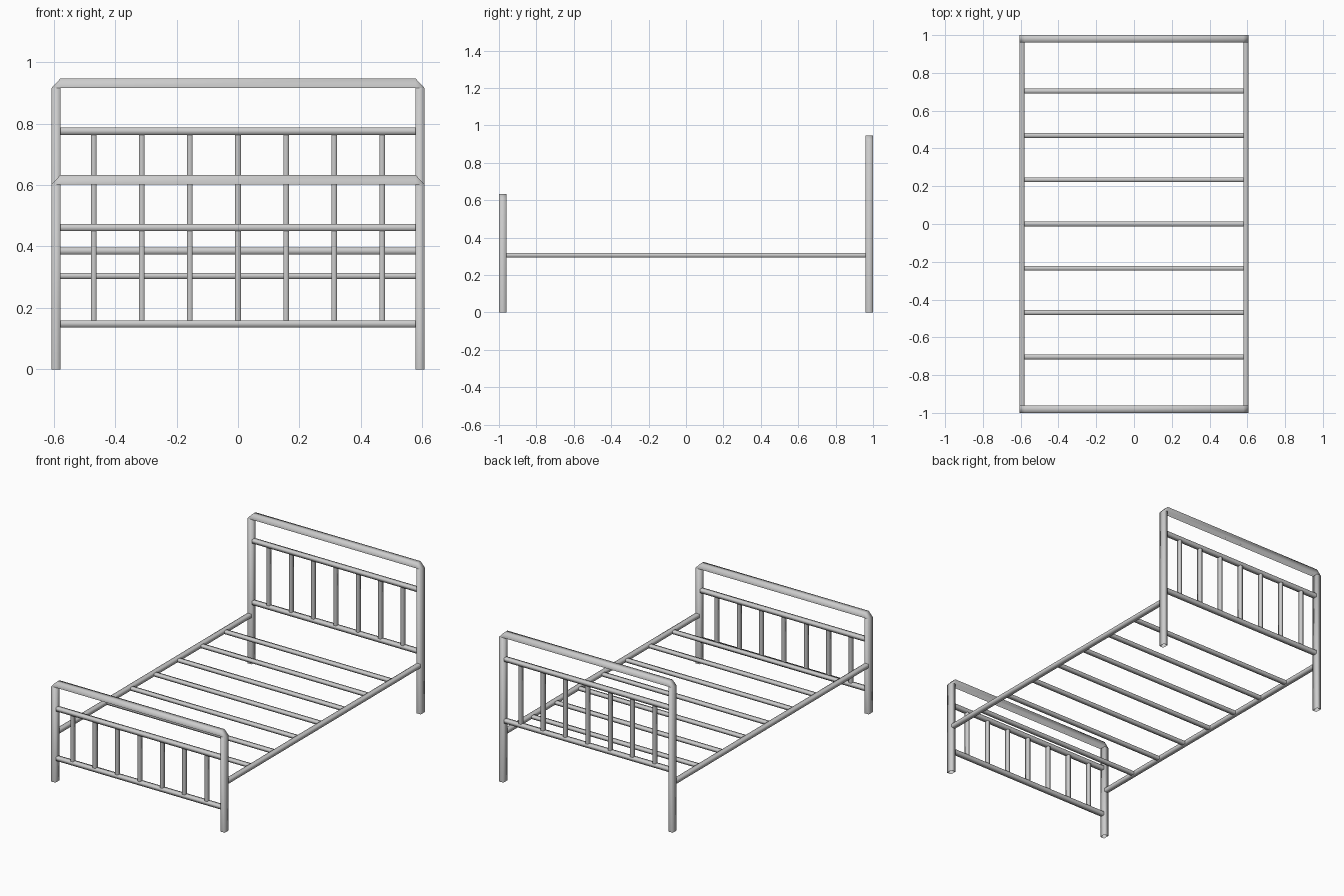
import bpy, bmesh
from mathutils import Vector

if "Cube" in bpy.data.objects:
    bpy.data.objects.remove(bpy.data.objects["Cube"])

PX, PY = 0.5925, 0.98         # post centres
CORNERS = ((1, 1), (-1, 1), (-1, -1), (1, -1))


def loft(name, rings):
    """Skin an open, smooth, four-sided tube through rings of (centre, half-axis u, half-axis v)."""
    bm = bmesh.new()
    loops = []
    for c, u, v in rings:
        c, u, v = Vector(c), Vector(u), Vector(v)
        loops.append([bm.verts.new(c + u * a + v * b) for a, b in CORNERS])
    for a, b in zip(loops, loops[1:]):
        for i in range(4):
            j = (i + 1) % 4
            bm.faces.new((a[i], a[j], b[j], b[i]))
    # Orient outward: first face must point away from the first ring's centre
    bm.normal_update()
    bm.faces.ensure_lookup_table()
    f = bm.faces[0]
    middle = (Vector(rings[0][0]) + Vector(rings[1][0])) / 2
    if f.normal.dot(f.calc_center_median() - middle) < 0:
        bmesh.ops.reverse_faces(bm, faces=bm.faces)
    for f in bm.faces:
        f.smooth = True
    mesh = bpy.data.meshes.new(name)
    bm.to_mesh(mesh)
    bm.free()
    bpy.context.collection.objects.link(bpy.data.objects.new(name, mesh))


def bar(name, a, b, u, v):
    loft(name, [(a, u, v), (b, u, v)])


def end_frame(label, y, top, upper, lower):
    # Posts and top rail as one bent tube with chamfered outer corners
    hx, hy, hz = 0.0145, 0.02, 0.0155
    depth = (0, hy, 0)
    bend = top - 2 * hz
    xi = PX - hx
    loft(label + "_frame", [
        ((-PX, y, 0), (-hx, 0, 0), depth),
        ((-PX, y, bend), (-hx, 0, 0), depth),
        ((-xi, y, top - hz), (0, 0, hz), depth),
        ((xi, y, top - hz), (0, 0, hz), depth),
        ((PX, y, bend), (hx, 0, 0), depth),
        ((PX, y, 0), (hx, 0, 0), depth),
    ])
    # Cross bars
    for part, z in (("upper", upper), ("lower", lower)):
        bar(f"{label}_{part}_bar", (-0.58, y, z), (0.58, y, z), (0, 0.014, 0), (0, 0, 0.0115))
    # Spindles
    for i in range(-3, 4):
        x = i * 0.1565
        bar(f"{label}_spindle_{i + 4}", (x, y, lower), (x, y, upper), (0.009, 0, 0), (0, 0.0128, 0))


end_frame("headboard", PY, 0.947, 0.775, 0.385)
end_frame("footboard", -PY, 0.633, 0.461, 0.148)

# Side rails
for side, s in (("left", -1), ("right", 1)):
    bar(side + "_side_rail", (s * PX, -0.965, 0.306), (s * PX, 0.965, 0.306), (0.0135, 0, 0), (0, 0, 0.0115))

# Bed slats
for i in range(-3, 4):
    y = i * 0.2345
    bar(f"slat_{i + 4}", (-0.58, y, 0.304), (0.58, y, 0.304), (0, 0.0128, 0), (0, 0, 0.0095))
